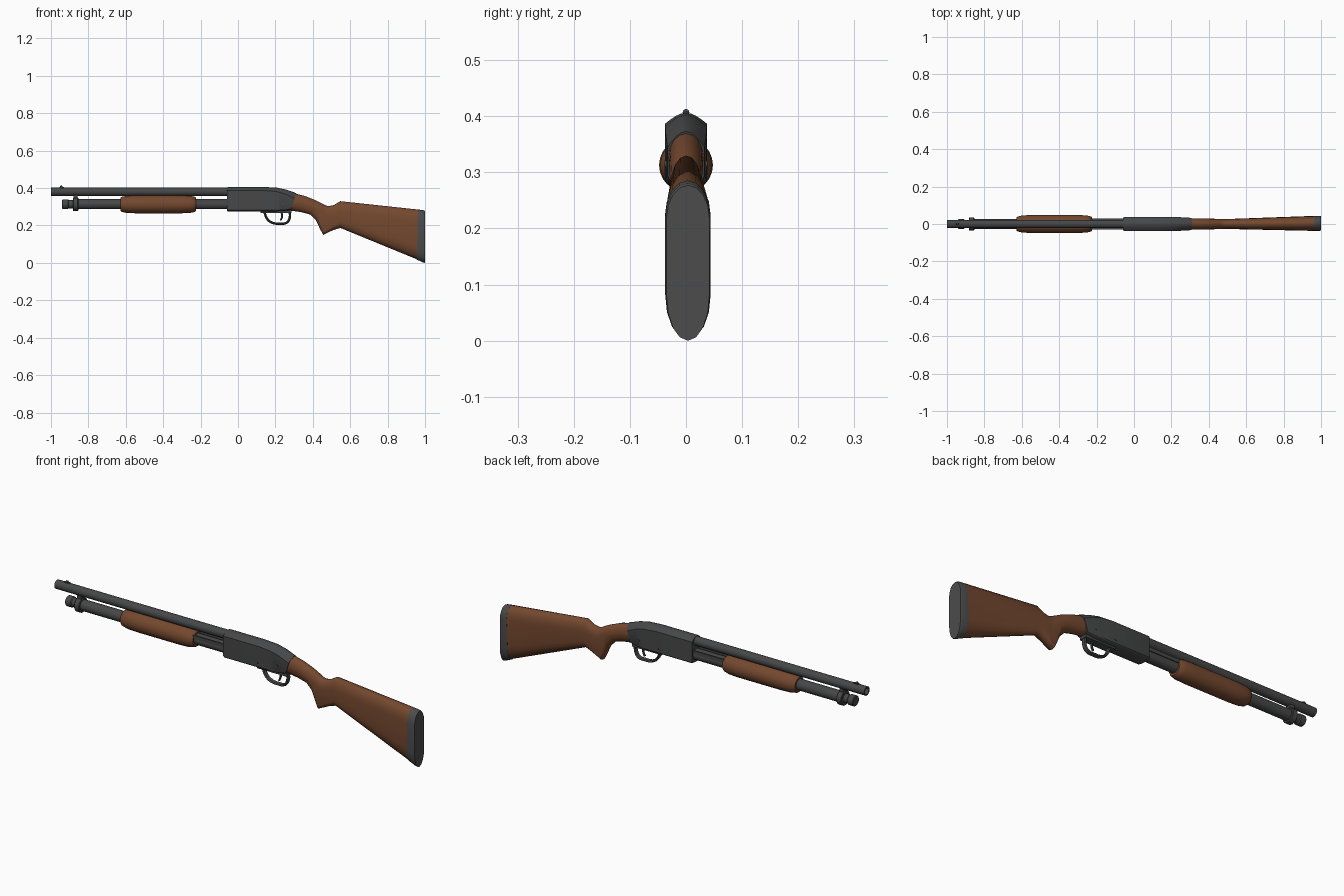
import bpy, bmesh, math

if "Cube" in bpy.data.objects:
    bpy.data.objects.remove(bpy.data.objects["Cube"])


def material(name, rgb):
    m = bpy.data.materials.new(name)
    m.diffuse_color = (*rgb, 1)
    m.use_nodes = True
    m.node_tree.nodes["Principled BSDF"].inputs["Base Color"].default_value = m.diffuse_color
    return m


METAL = material("gunmetal grey", (0.062, 0.063, 0.065))
WOOD = material("walnut brown", (0.175, 0.065, 0.028))
RUBBER = material("rubber grey", (0.072, 0.072, 0.073))


def finish(name, bm, mat, angle=35):
    bmesh.ops.recalc_face_normals(bm, faces=bm.faces)
    me = bpy.data.meshes.new(name)
    bm.to_mesh(me)
    bm.free()
    me.materials.append(mat)
    ob = bpy.data.objects.new(name, me)
    bpy.context.collection.objects.link(ob)
    smooth(ob, angle)
    return ob


def smooth(ob, angle=35):
    bpy.ops.object.select_all(action='DESELECT')
    ob.select_set(True)
    bpy.context.view_layer.objects.active = ob
    bpy.ops.object.shade_smooth_by_angle(angle=math.radians(angle))


def skin(name, rings, mat, angle=35):
    """Join successive rings of points and close both ends."""
    bm = bmesh.new()
    vs = [[bm.verts.new(p) for p in r] for r in rings]
    n = len(vs[0])
    for a, b in zip(vs, vs[1:]):
        for i in range(n):
            j = (i + 1) % n
            bm.faces.new((a[i], a[j], b[j], b[i]))
    bm.faces.new(vs[0])
    bm.faces.new(vs[-1])
    return finish(name, bm, mat, angle)


def lathe(name, profile, zc, mat, n=24, y=0):
    """Profile of (x, radius) turned about a line along x."""
    return skin(name, [[(x, y + r * math.cos(2 * math.pi * i / n),
                         zc + r * math.sin(2 * math.pi * i / n))
                        for i in range(n)] for x, r in profile], mat)


def loft(name, stations, mat, arched=False, angle=35, n=8):
    """Stations: top x, top z, bottom x, bottom z, half width, top cap, bottom cap."""
    rings = []
    for xt, zt, xb, zb, w, et, eb in stations:
        pts = []
        for i in range(n + 1):
            a = math.pi * i / n
            y = w * (1 - 2 * i / n) if arched else w * math.cos(a)
            pts.append((y, zt - et + et * math.sin(a)))
        for i in range(n + 1):
            a = math.pi * (1 + i / n)
            pts.append((w * math.cos(a), zb + eb + eb * math.sin(a)))
        ring = []
        for y, z in pts:
            x = xb + (xt - xb) * (z - zb) / (zt - zb)
            ring.append((x, y + max(0, x - 0.5) * 0.007, z))
        rings.append(ring)
    return skin(name, rings, mat, angle)


def box(name, x0, x1, y0, y1, z0, z1, mat):
    bm = bmesh.new()
    bmesh.ops.create_cube(bm, size=1)
    for v in bm.verts:
        v.co = ((x0 + x1) / 2 + v.co.x * (x1 - x0),
                (y0 + y1) / 2 + v.co.y * (y1 - y0),
                (z0 + z1) / 2 + v.co.z * (z1 - z0))
    return finish(name, bm, mat)


def strap(name, pts, depth, widen, mat):
    """Smooth bent bar in the xz plane, widened across y."""
    cu = bpy.data.curves.new(name, 'CURVE')
    cu.dimensions = '3D'
    cu.bevel_depth, cu.bevel_resolution, cu.resolution_u = depth, 2, 5
    cu.use_fill_caps = True
    sp = cu.splines.new('BEZIER')
    sp.bezier_points.add(len(pts) - 1)
    for b, (x, z) in zip(sp.bezier_points, pts):
        b.co = (x, 0, z)
        b.handle_left_type = b.handle_right_type = 'AUTO'
    cu.materials.append(mat)
    ob = bpy.data.objects.new(name, cu)
    bpy.context.collection.objects.link(ob)
    bpy.ops.object.select_all(action='DESELECT')
    ob.select_set(True)
    bpy.context.view_layer.objects.active = ob
    bpy.ops.object.convert(target='MESH')
    ob = bpy.context.view_layer.objects.active
    for v in ob.data.vertices:
        v.co.y *= widen
    smooth(ob)


# Barrel with bore, and front bead sight
lathe("barrel", [(-0.95, 0.015), (-1, 0.016), (-1, 0.022), (-0.03, 0.022)], 0.383, METAL)
box("sight_base", -0.955, -0.93, -0.005, 0.005, 0.40, 0.409, METAL)
lathe("sight_bead", [(-0.952, 0.002), (-0.949, 0.006), (-0.941, 0.006), (-0.938, 0.002)],
      0.410, METAL, 12)

# Magazine tube, end cap and barrel ring
lathe("magazine_tube", [(-0.87, 0.027), (-0.04, 0.027)], 0.317, METAL)
lathe("magazine_cap", [(-0.94, 0.023), (-0.937, 0.026), (-0.91, 0.026), (-0.905, 0.022),
                       (-0.86, 0.022)], 0.317, METAL, 16)
lathe("barrel_ring", [(-0.883, 0.033), (-0.88, 0.036), (-0.857, 0.036), (-0.854, 0.033)],
      0.316, METAL)
box("ring_bridge", -0.88, -0.857, -0.014, 0.014, 0.335, 0.368, METAL)

# Sliding fore-end and its twin action bars
lathe("fore_end", [(-0.627, 0.036), (-0.622, 0.040), (-0.595, 0.046), (-0.54, 0.048),
                   (-0.31, 0.048), (-0.255, 0.046), (-0.23, 0.040), (-0.225, 0.036)],
      0.316, WOOD)
for side, s in (("left", -1), ("right", 1)):
    box("action_bar_" + side, -0.24, -0.04, s * 0.025 - 0.004, s * 0.025 + 0.004,
        0.327, 0.345, METAL)

# Receiver with arched top and slanted rear
loft("receiver", [
    (-0.058, 0.407, -0.058, 0.280, 0.035, 0.019, 0.010),
    (-0.052, 0.409, -0.052, 0.277, 0.037, 0.019, 0.010),
    (0.14, 0.409, 0.14, 0.277, 0.037, 0.019, 0.010),
    (0.21, 0.405, 0.20, 0.277, 0.037, 0.021, 0.010),
    (0.26, 0.394, 0.24, 0.278, 0.036, 0.024, 0.012),
    (0.312, 0.376, 0.282, 0.282, 0.033, 0.028, 0.016)], METAL, arched=True, angle=30)
for i, (x, z) in enumerate(((0.13, 0.305), (0.24, 0.318))):
    bm = bmesh.new()
    bmesh.ops.create_cone(bm, cap_ends=True, segments=12, radius1=0.006, radius2=0.006, depth=0.077)
    for v in bm.verts:
        v.co = (x + v.co.x, v.co.z, z + v.co.y)
    finish("receiver_pin_%d" % (i + 1), bm, METAL)

# Trigger group
box("trigger_plate", 0.12, 0.285, -0.020, 0.020, 0.270, 0.285, METAL)
strap("trigger_guard", [(0.140, 0.278), (0.155, 0.240), (0.180, 0.219), (0.225, 0.213),
                        (0.260, 0.218), (0.276, 0.243), (0.277, 0.28)], 0.0065, 2, METAL)
strap("trigger", [(0.232, 0.275), (0.236, 0.252), (0.228, 0.230)], 0.005, 1.2, METAL)

# Wooden stock with pistol grip
loft("stock", [
    (0.308, 0.373, 0.278, 0.283, 0.031, 0.043, 0.043),
    (0.36, 0.360, 0.34, 0.274, 0.030, 0.041, 0.041),
    (0.417, 0.337, 0.385, 0.262, 0.029, 0.037, 0.037),
    (0.445, 0.323, 0.417, 0.230, 0.028, 0.040, 0.040),
    (0.465, 0.312, 0.437, 0.188, 0.028, 0.042, 0.030),
    (0.482, 0.306, 0.455, 0.153, 0.027, 0.044, 0.018),
    (0.512, 0.312, 0.508, 0.178, 0.027, 0.044, 0.024),
    (0.547, 0.333, 0.547, 0.190, 0.028, 0.055, 0.040),
    (0.965, 0.288, 0.957, 0.022, 0.040, 0.060, 0.075)], WOOD, angle=40)

# Rubber butt pad
loft("butt_pad", [
    (0.963, 0.2885, 0.955, 0.021, 0.0405, 0.060, 0.075),
    (0.994, 0.284, 0.990, 0.005, 0.0405, 0.060, 0.080),
    (1.0, 0.280, 1.0, 0.003, 0.038, 0.058, 0.080)], RUBBER)

# Put the model on the ground
bpy.context.view_layer.update()
low = min(v.co.z for o in bpy.data.objects for v in o.data.vertices)
for o in bpy.data.objects:
    o.location.z -= low
